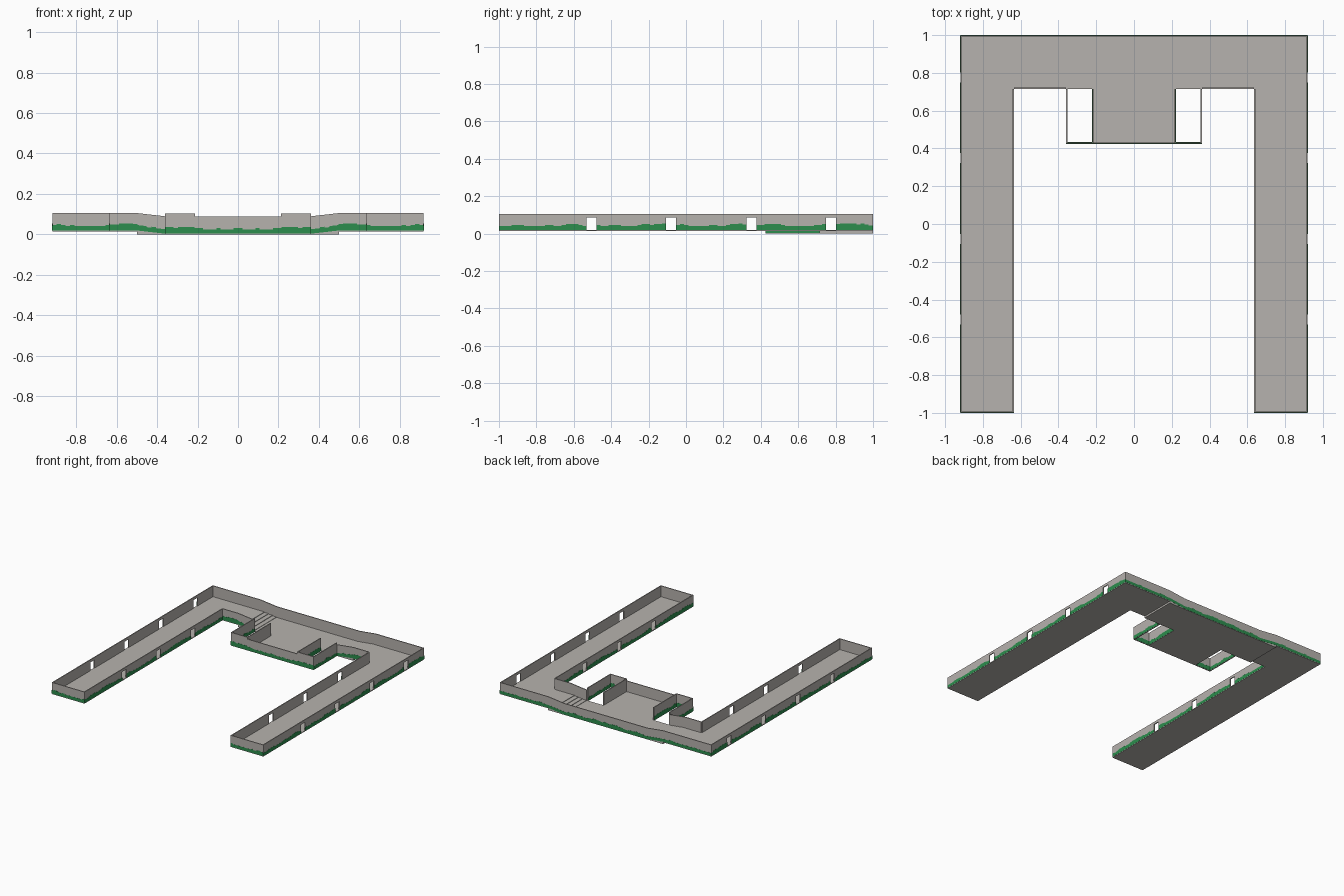
import bpy, bmesh, random
from mathutils import Vector

if "Cube" in bpy.data.objects:
    bpy.data.objects.remove(bpy.data.objects["Cube"])

random.seed(4)

def material(name, col):
    m = bpy.data.materials.new(name)
    m.diffuse_color = (*col, 1)
    m.use_nodes = True
    m.node_tree.nodes["Principled BSDF"].inputs["Base Color"].default_value = m.diffuse_color
    return m

STONE = material("stone grey", (0.47, 0.445, 0.42))
FLOOR = material("floor grey", (0.47, 0.45, 0.425))
MOSS = material("moss green", (0.025, 0.27, 0.075))
T = 0.007          # wall thickness

def finish(name, bm, mat):
    """Turn a right-half bmesh into an object mirrored across x = 0."""
    bmesh.ops.recalc_face_normals(bm, faces=bm.faces)
    me = bpy.data.meshes.new(name)
    bm.to_mesh(me)
    bm.free()
    me.materials.append(mat)
    ob = bpy.data.objects.new(name, me)
    bpy.context.collection.objects.link(ob)
    ob.modifiers.new("mirror", 'MIRROR')
    return ob

def prism(bm, a, d, n, pts, t):
    """Extrude an (along, height) outline by t in direction n."""
    front = [bm.verts.new(a + d * s + Vector((0, 0, z))) for s, z in pts]
    back = [bm.verts.new(v.co + n * t) for v in front]
    bm.faces.new(front)
    bm.faces.new(back[::-1])
    k = len(pts)
    for i in range(k):
        j = (i + 1) % k
        bm.faces.new((front[i], back[i], back[j], front[j]))

def box(name, x0, x1, y0, y1, z0, z1, mat):
    bm = bmesh.new()
    prism(bm, Vector((x0, y0, 0)), Vector((1, 0, 0)), Vector((0, 1, 0)),
          [(x0 - x0, z0), (x1 - x0, z0), (x1 - x0, z1), (0, z1)], y1 - y0)
    return finish(name, bm, mat)

def base(x):
    """Ground height: low in the middle, ramping up to the side wings."""
    return 0.016 * min(1, max(0, (abs(x) - 0.36) / 0.14))

def wall(name, a, b, n, height=0.089, windows=(), both=False):
    a, b, n = Vector((*a, 0)), Vector((*b, 0)), Vector((*n, 0))
    L = (b - a).length
    d = (b - a) / L
    ground = lambda s: base((a + d * s).x)
    # breakpoints where the ground bends
    cuts = [0, L]
    if abs(d.x) > 0.5:
        cuts += [x - a.x for x in (0.36, 0.5) if a.x + 0.01 < x < b.x - 0.01]
    pts = [(s, ground(s)) for s in cuts]
    for y in windows:                      # notches reaching the floor
        s0, s1 = y - 0.026 - a.y, y + 0.026 - a.y
        pts += [(s0, ground(s0)), (s0 + 1e-7, 0.085), (s1 - 1e-7, 0.085), (s1, ground(s1))]
    pts.sort()
    pts += [(s, ground(s) + height) for s in sorted(cuts, reverse=True)]
    bm = bmesh.new()
    prism(bm, a, d, n, pts, T)
    finish(name, bm, STONE)
    # ragged moss band on the outer face, broken at the windows
    edges = [0] + [y - a.y + k for y in windows for k in (-0.026, 0.026)] + [L]
    bm = bmesh.new()
    for s0, s1 in zip(edges[::2], edges[1::2]):
        k = max(2, round((s1 - s0) / 0.022))
        step = (s1 - s0) / k
        low = [(s0 + i * step, ground(s0 + i * step) + 0.003) for i in range(k + 1)]
        top, h = [], 0.027
        for i in range(k):
            h = min(0.034, max(0.022, h + random.choice((-0.005, 0, 0.005))))
            top += [(low[i][0], low[i][1] + h), (low[i + 1][0], low[i + 1][1] + h)]
        prism(bm, a, d, -n, low + top[::-1], 0.001)
        if both:
            prism(bm, a + n * T, d, n, low + top[::-1], 0.001)
    finish(name + "_moss", bm, MOSS)

# floors
box("wing_floor", 0.635, 0.919, -0.999, 0.999, 0.014, 0.02, FLOOR)
box("bar_floor", 0.5, 0.635, 0.715, 0.999, 0.014, 0.02, FLOOR)
box("middle_floor", 0, 0.36, 0.715, 0.999, 0, 0.005, FLOOR)
box("balcony_floor", 0, 0.215, 0.425, 0.715, 0, 0.005, FLOOR)

# steps up from the middle to the wings
for i in range(4):
    x = 0.36 + i * 0.035
    box("step_%d" % (i + 1), x, x + 0.035, 0.715, 0.999, 0, 0.008 + i * 0.004, FLOOR)

# wing walls
W = (-0.505, -0.08, 0.35, 0.775)
wall("outer_wall", (0.919, -0.999), (0.919, 0.999), (-1, 0), windows=W)
wall("inner_wall", (0.635, -0.999), (0.635, 0.715), (1, 0), windows=W[:3])
wall("wing_end_wall", (0.635, -0.999), (0.919, -0.999), (0, 1))

# back bar walls
wall("back_wall", (0, 0.999), (0.919, 0.999), (0, -1))
wall("bar_front_wall", (0.36, 0.715), (0.635, 0.715), (0, 1))

# balcony and open-bottomed bays
wall("balcony_front_wall", (0, 0.425), (0.215, 0.425), (0, 1))
wall("bay_front_wall", (0.215, 0.425), (0.36, 0.425), (0, 1), 0.104, both=True)
wall("bay_side_wall", (0.36, 0.425), (0.36, 0.715), (-1, 0), 0.104, both=True)
wall("bay_inner_wall", (0.221, 0.432), (0.221, 0.715), (-1, 0), 0.104)
